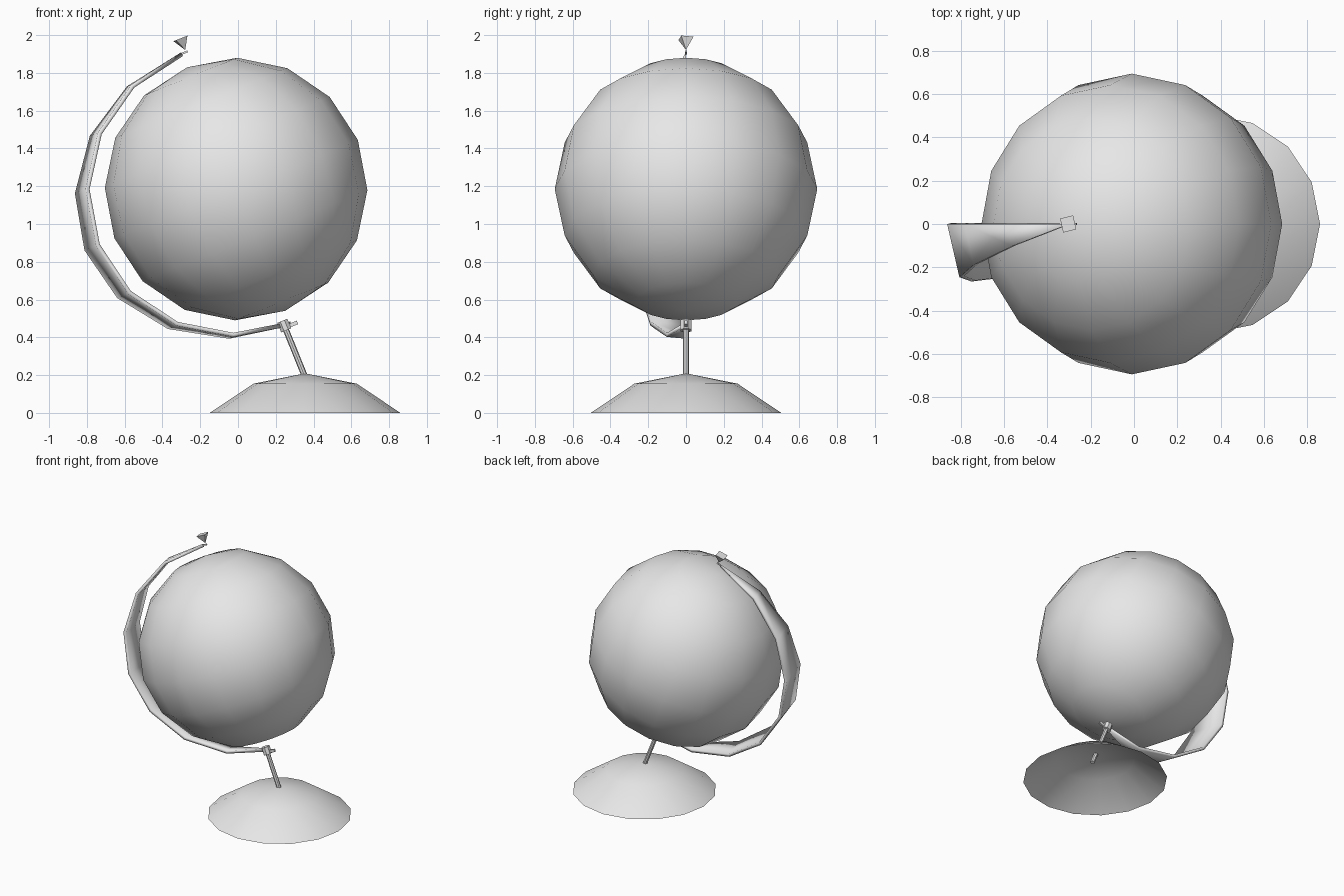
import bpy, bmesh, math
from mathutils import Matrix, Vector

cube = bpy.data.objects.get("Cube")
if cube:
    bpy.data.objects.remove(cube)

grey = bpy.data.materials.new("light_grey")
grey.use_nodes = True
grey.diffuse_color = (0.8, 0.8, 0.8, 1)
grey.node_tree.nodes["Principled BSDF"].inputs["Base Color"].default_value = (0.8, 0.8, 0.8, 1)

TILT = math.radians(-22)
STEP = math.pi / 8
CENTRE = Vector((-0.01, 0, 1.185))
ROT = Matrix.Rotation(TILT, 4, 'Y')
AXIS = ROT @ Vector((0, 0, 1))


def finish(name, bm, loc, tilted=True, smooth=True, thickness=0):
    """Turn a bmesh into a placed object with the shared material."""
    bmesh.ops.recalc_face_normals(bm, faces=bm.faces)
    mesh = bpy.data.meshes.new(name)
    bm.to_mesh(mesh)
    bm.free()
    mesh.materials.append(grey)
    ob = bpy.data.objects.new(name, mesh)
    bpy.context.collection.objects.link(ob)
    ob.location = loc
    if tilted:
        ob.rotation_euler.y = TILT
    bpy.ops.object.select_all(action='DESELECT')
    ob.select_set(True)
    bpy.context.view_layer.objects.active = ob
    if smooth:
        bpy.ops.object.shade_smooth_by_angle(angle=math.radians(40))
    if thickness:
        mod = ob.modifiers.new("thickness", 'SOLIDIFY')
        mod.thickness = thickness
        mod.offset = -1
    return ob


def cone(name, loc, r_bottom, r_top, depth, sides, turn=0, smooth=True):
    bm = bmesh.new()
    bmesh.ops.create_cone(bm, cap_ends=True, segments=sides, radius1=r_bottom,
                          radius2=r_top, depth=depth,
                          matrix=Matrix.Rotation(turn, 4, 'Z'))
    return finish(name, bm, loc, smooth=smooth)


def box(name, loc, size):
    bm = bmesh.new()
    bmesh.ops.create_cube(bm, size=1, matrix=Matrix.Diagonal((*size, 1)))
    return finish(name, bm, loc, smooth=False)


# Globe ball
bm = bmesh.new()
bmesh.ops.create_uvsphere(bm, u_segments=16, v_segments=8, radius=0.695)
finish("globe_ball", bm, CENTRE)

# Base: open shallow cap of a larger sphere
R = 0.714
bm = bmesh.new()
bmesh.ops.create_uvsphere(bm, u_segments=16, v_segments=8, radius=R)
low = R * math.cos(math.pi / 4)
bmesh.ops.delete(bm, geom=[v for v in bm.verts if v.co.z < low - 0.01], context='VERTS')
bmesh.ops.translate(bm, verts=bm.verts, vec=(0, 0, -low))
base = finish("base_dish", bm, (0.355, 0, 0), tilted=False)

# Arm: one crescent slice of a stretched sphere, from pole to pole
bm = bmesh.new()
rx, ry, rz = 0.866, 0.695, 0.78
bottom, top = bm.verts.new((0, 0, -rz)), bm.verts.new((0, 0, rz))
rows = []
for i in range(-3, 4):
    lat = i * STEP
    rows.append([bm.verts.new((-rx * math.cos(lat) * math.cos(p),
                               -ry * math.cos(lat) * math.sin(p),
                               rz * math.sin(lat))) for p in (0, STEP)])
for a, b in zip(rows, rows[1:]):
    bm.faces.new((a[0], a[1], b[1], b[0]))
bm.faces.new((bottom, rows[0][1], rows[0][0]))
bm.faces.new((top, rows[-1][0], rows[-1][1]))
# Outward normals so the thickness grows towards the ball
arm = finish("crescent_arm", bm, CENTRE, thickness=0.022)
if arm.data.polygons[0].normal.x > 0:
    arm.data.flip_normals()

# Stem, hub and the pins at both arm ends
hub_at = Vector((0.245, 0, 0.462))
cone("stem", hub_at - AXIS * 0.18, 0.016, 0.016, 0.36, 8)
cone("hub", hub_at, 0.031, 0.031, 0.055, 8, turn=STEP)
box("lower_pin", (0.28, 0, 0.465), (0.075, 0.014, 0.02))
box("upper_pin", CENTRE + AXIS * 0.775 + Vector((0.018, 0, 0.004)), (0.035, 0.008, 0.01))

# Finial: upside-down pyramid
cone("finial", (-0.292, 0, 1.952), 0, 0.047, 0.066, 4,
     turn=math.radians(58), smooth=False)
